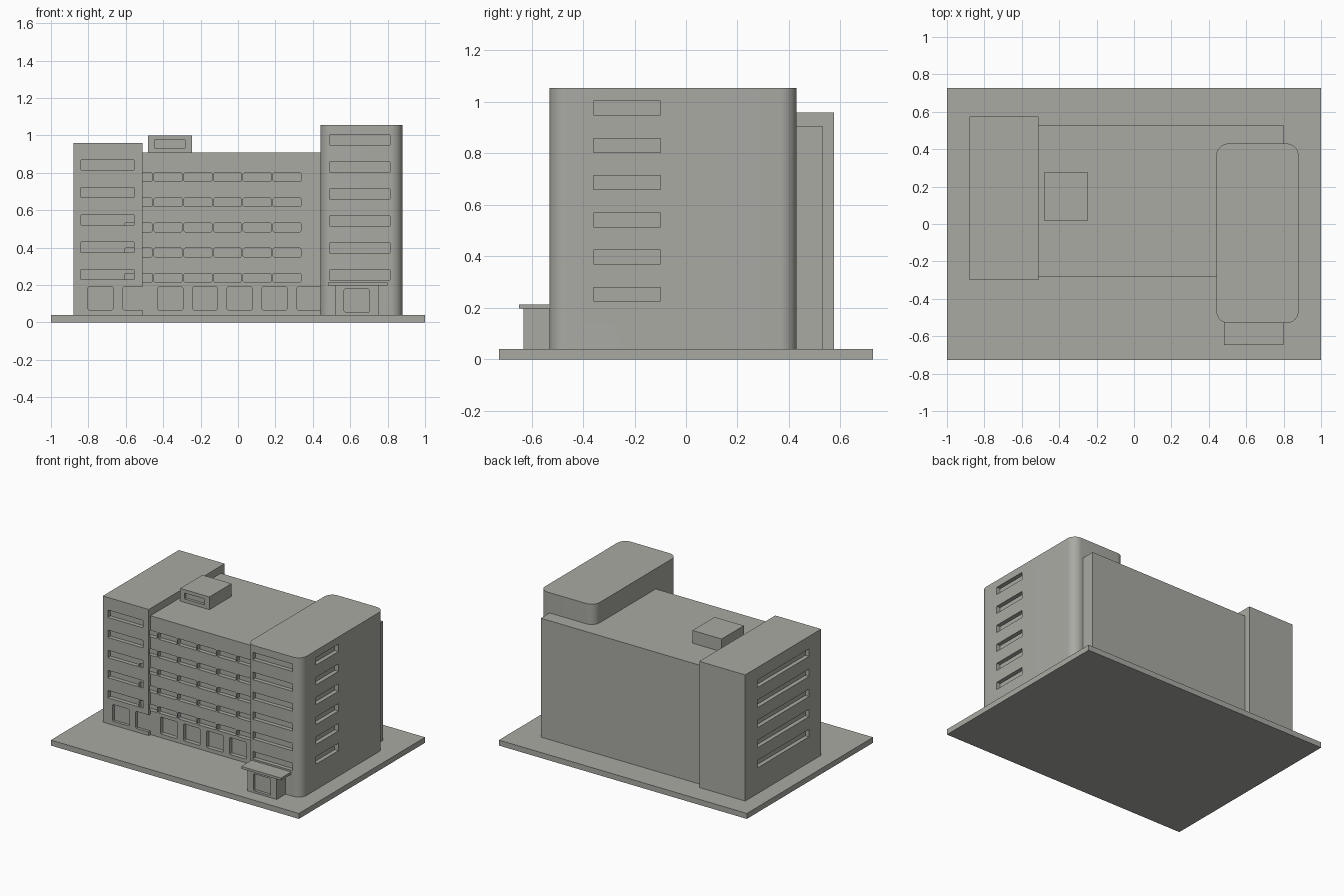
import bpy, bmesh
from mathutils import Vector

if "Cube" in bpy.data.objects:
    bpy.data.objects.remove(bpy.data.objects["Cube"])

concrete = bpy.data.materials.new("warm_grey_concrete")
concrete.diffuse_color = (0.40, 0.40, 0.37, 1)
concrete.use_nodes = True
concrete.node_tree.nodes["Principled BSDF"].inputs["Base Color"].default_value = concrete.diffuse_color


def add_box(bm, x0, x1, y0, y1, z0, z1, axis=None, radius=0.0, segments=1):
    """Box from its limits; edges parallel to the given axis may be rounded."""
    verts = bmesh.ops.create_cube(bm, size=1)["verts"]
    for v in verts:
        v.co = Vector((x0 if v.co.x < 0 else x1,
                       y0 if v.co.y < 0 else y1,
                       z0 if v.co.z < 0 else z1))
    if axis is not None:
        edges = {e for v in verts for e in v.link_edges
                 if abs((e.verts[0].co - e.verts[1].co)[axis]) > 1e-4}
        bmesh.ops.bevel(bm, geom=list(edges), offset=radius, segments=segments,
                        affect='EDGES', profile=0.5)


def make(name, boxes, **kw):
    bm = bmesh.new()
    for b in boxes:
        add_box(bm, *b, **kw)
    bmesh.ops.recalc_face_normals(bm, faces=bm.faces)
    mesh = bpy.data.meshes.new(name)
    bm.to_mesh(mesh)
    bm.free()
    mesh.materials.append(concrete)
    obj = bpy.data.objects.new(name, mesh)
    bpy.context.collection.objects.link(obj)
    return obj


def activate(obj):
    bpy.ops.object.select_all(action='DESELECT')
    obj.select_set(True)
    bpy.context.view_layer.objects.active = obj


def cut(obj, boxes, **kw):
    """Carve window recesses out of a solid."""
    cutter = make("window_cutter", boxes, **kw)
    cutter.hide_render = True
    mod = obj.modifiers.new("windows", 'BOOLEAN')
    mod.operation, mod.solver, mod.object = 'DIFFERENCE', 'EXACT', cutter
    activate(obj)
    bpy.ops.object.modifier_apply(modifier=mod.name)
    bpy.data.objects.remove(cutter)


G = 0.04          # top of the ground slab
DEPTH = 0.03      # window recess
ROUND = dict(axis=1, radius=0.006)

make("ground_slab", [(-1, 1, -0.727, 0.727, 0, G)])
main = make("main_block", [(-0.51, 0.80, -0.28, 0.53, G, 0.907)])
left = make("left_wing", [(-0.88, -0.51, -0.30, 0.575, G, 0.96)])
tower = make("right_tower", [(0.44, 0.88, -0.53, 0.43, G, 1.055)],
             axis=2, radius=0.065, segments=10)
roof_box = make("roof_box", [(-0.48, -0.245, 0.02, 0.275, 0.907, 1.0)])
entrance = make("entrance_porch", [(0.52, 0.755, -0.632, -0.52, G, 0.197)])
make("entrance_canopy", [(0.48, 0.80, -0.648, -0.52, 0.197, 0.214)])

# Main block: five rows of small windows, the first column running into the wing
rows = [0.215 + 0.1345 * i for i in range(5)]
small = [(-0.608 + 0.159 * c, -0.457 + 0.159 * c, -0.285, -0.28 + DEPTH, z, z + 0.047)
         for c in range(6) for z in rows]
cut(main, small, **ROUND)

# Ground floor: one line of large windows across wing and main block
ground = [(-0.802 + 0.186 * c, -0.667 + 0.186 * c) for c in range(7)]
cut(main, [(a, b, -0.32, -0.28 + DEPTH, 0.067, 0.19) for a, b in ground[2:]], **ROUND)
cut(left, [(a, b, -0.32, -0.28, 0.067, 0.19) for a, b in ground[:2]], **ROUND)

# Left wing: long front and side windows
wing_rows = [0.228 + 0.1465 * i for i in range(5)]
cut(left, [(-0.84, -0.555, -0.32, -0.30 + DEPTH, z, z + 0.054) for z in wing_rows])
cut(left, [(-0.90, -0.88 + DEPTH, -0.16, 0.435, z, z + 0.054) for z in wing_rows])
cut(left, small[:5], **ROUND)

# Right tower: long front and side windows
tower_rows = [0.226 + 0.1446 * i for i in range(6)]
cut(tower, [(0.49, 0.812, -0.56, -0.53 + DEPTH, z, z + 0.054) for z in tower_rows])
cut(tower, [(0.88 - DEPTH, 0.91, -0.36, -0.10, z, z + 0.054) for z in tower_rows])

# Roof box window and entrance door
cut(roof_box, [(-0.447, -0.283, 0.0, 0.04, 0.932, 0.975)])
cut(entrance, [(0.567, 0.704, -0.66, -0.612, 0.055, 0.178)], **ROUND)

activate(tower)
bpy.ops.object.shade_smooth_by_angle(angle=0.5)
